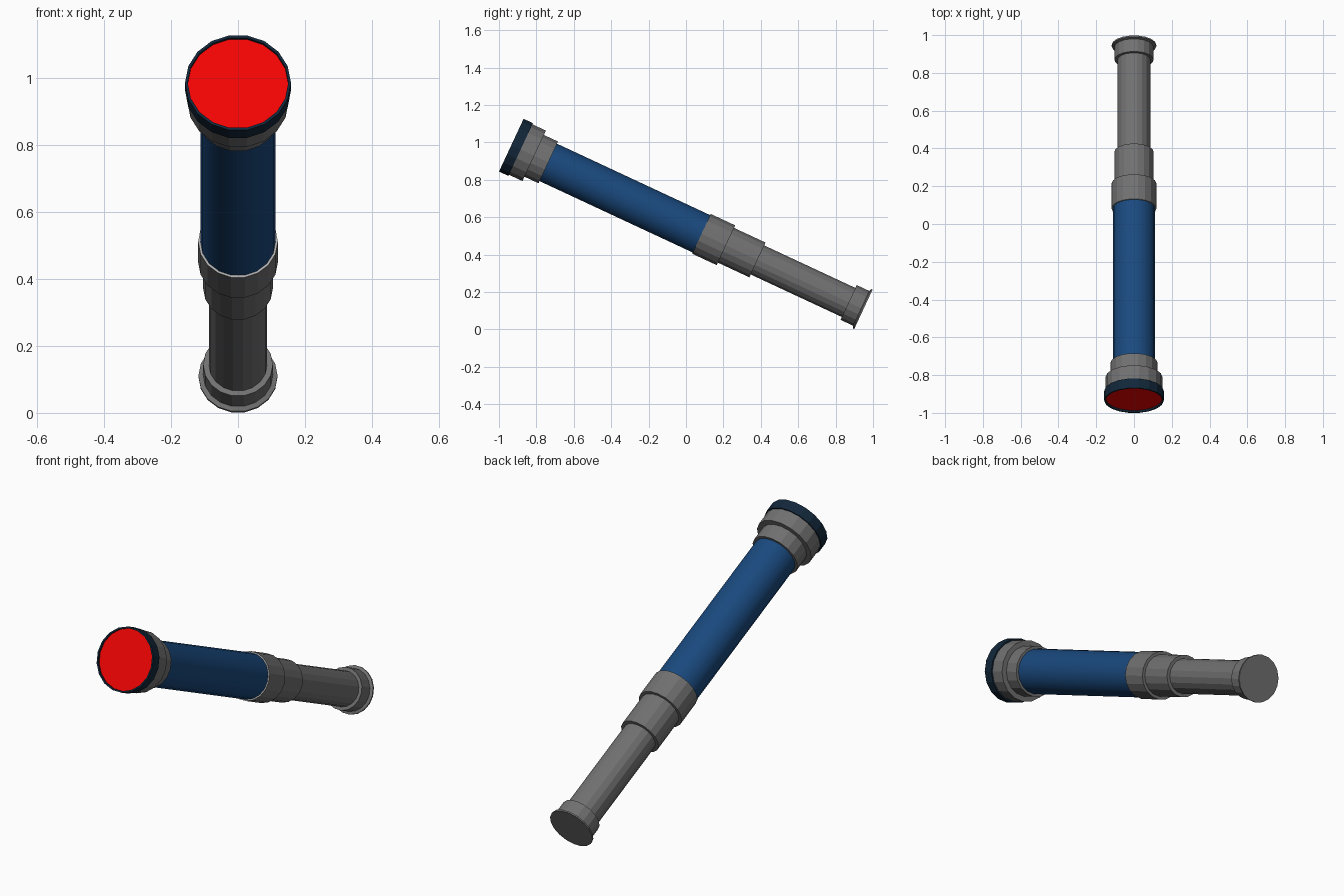
import bpy, bmesh
from math import radians, sin, cos, tau
from mathutils import Matrix

if "Cube" in bpy.data.objects:
    bpy.data.objects.remove(bpy.data.objects["Cube"])

SIDES = 18
# Tube axis runs from the raised front lens down to the eyepiece at the back
FRAME = Matrix.Translation((0, -0.934, 0.985)) @ Matrix.Rotation(radians(-115), 4, 'X')


def material(name, rgb):
    m = bpy.data.materials.new(name)
    m.diffuse_color = (*rgb, 1)
    m.use_nodes = True
    m.node_tree.nodes["Principled BSDF"].inputs["Base Color"].default_value = m.diffuse_color
    return m


def lathe(name, profile, mat, smooth=False):
    """Revolve (distance, radius) points about the tube axis, capping both ends."""
    bm = bmesh.new()
    rings = [[bm.verts.new((r * cos(tau * i / SIDES), r * sin(tau * i / SIDES), t))
              for i in range(SIDES)] for t, r in profile]
    for a, b in zip(rings, rings[1:]):
        for i in range(SIDES):
            j = (i + 1) % SIDES
            bm.faces.new((a[i], a[j], b[j], b[i])).smooth = smooth
    bm.faces.new(rings[0][::-1])
    bm.faces.new(rings[-1])
    bmesh.ops.recalc_face_normals(bm, faces=bm.faces)
    me = bpy.data.meshes.new(name)
    bm.to_mesh(me)
    bm.free()
    me.materials.append(mat)
    ob = bpy.data.objects.new(name, me)
    bpy.context.collection.objects.link(ob)
    ob.matrix_world = FRAME
    return ob


navy = material("navy", (0.006, 0.02, 0.042))
blue = material("blue", (0.01, 0.067, 0.21))
red = material("red", (0.9, 0.001, 0.001))
grey = material("dark_grey", (0.165, 0.165, 0.165))
light = material("light_grey", (0.42, 0.42, 0.42))

# Front lens recessed in its rim
lathe("lens_rim", [(0.02, 0.150), (0, 0.150), (0, 0.158), (0.055, 0.158)], navy)
lathe("front_lens", [(0.011, 0.150), (0.018, 0.150)], red)
# Stepped lens housing
lathe("lens_housing", [(0.055, 0.151), (0.135, 0.151), (0.135, 0.125), (0.218, 0.125)], grey)
# Main barrel
lathe("main_barrel", [(0.21, 0.112), (1.13, 0.112)], blue, smooth=True)
# Stepped collar with a pale front face
collar = lathe("collar", [(1.122, 0.119), (1.266, 0.119), (1.266, 0.104), (1.452, 0.104)], grey)
collar.data.materials.append(light)
collar.data.polygons[-2].material_index = 1
# Sliding draw tube
lathe("draw_tube", [(1.44, 0.087), (1.995, 0.087)], grey)
# Eyepiece with end flange
lathe("eyepiece", [(1.99, 0.104), (2.064, 0.104), (2.069, 0.118), (2.077, 0.118)], grey)
